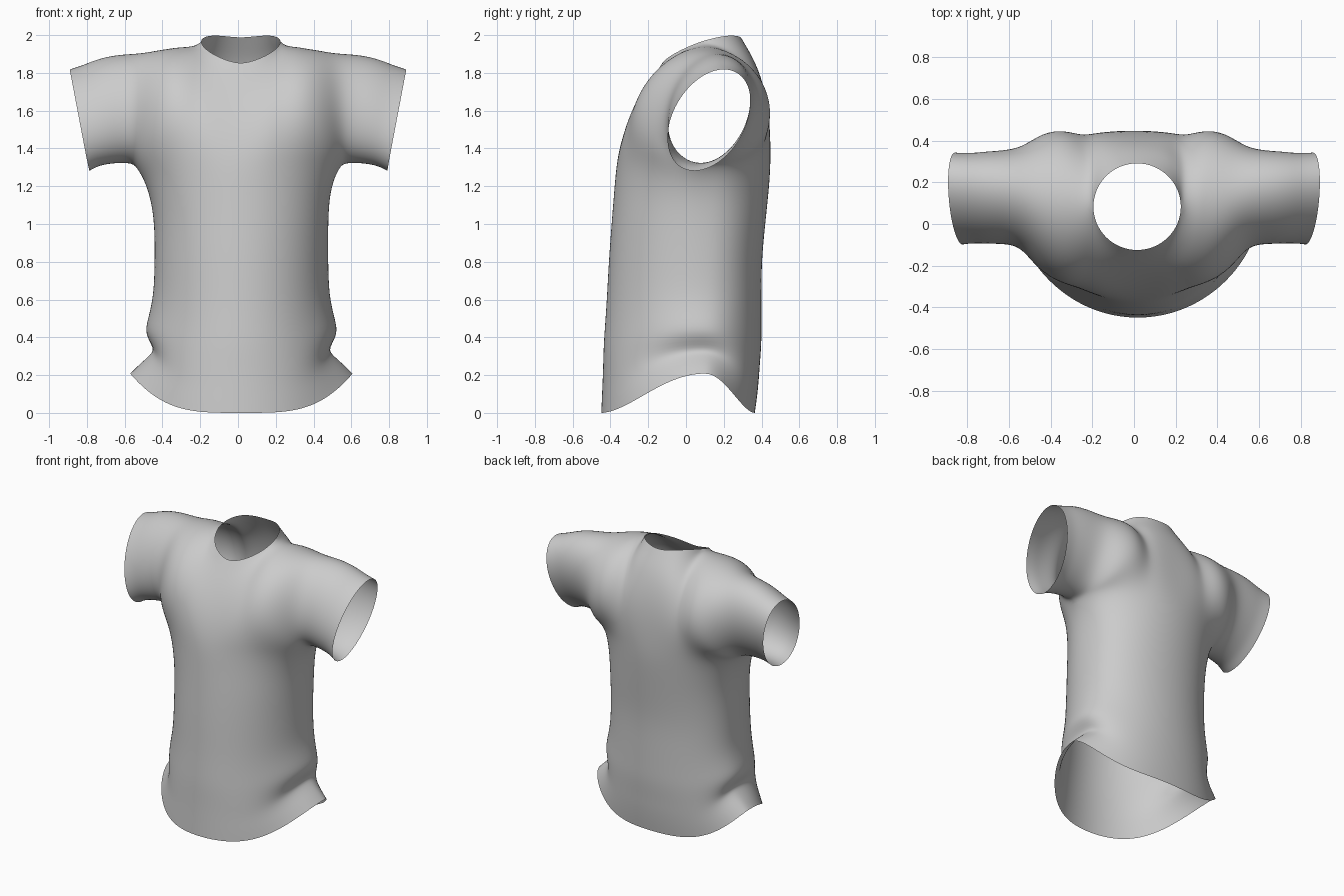
import bpy, bmesh
from math import sin, cos, pi
from mathutils import Vector

if "Cube" in bpy.data.objects:
    bpy.data.objects.remove(bpy.data.objects["Cube"])

HALF = 12        # columns from the centre line to the side seam
NECK = 4         # columns that end on the neckline
RISE = 8         # rows from the armpit to the shoulder seam
CUFF = 5         # columns along each sleeve

# side height, centre height, width, side-seam width, front depth, back depth
TORSO = [
    (.21, 0, .57, .59, -.45, .365),
    (.26, .07, .56, .54, -.447, .375),
    (.31, .16, .54, .48, -.443, .385),
    (.34, .24, .53, .46, -.44, .39),
    (.42, .36, .50, .515, -.437, .40),
    (.50, .46, .48, .495, -.43, .40),
    (.62, .60, .465, .465, -.42, .40),
    (.80, .80, .46, .46, -.41, .40),
    (1.0, 1.0, .46, .46, -.395, .42),
    (1.15, 1.15, .465, .47, -.385, .438),
    (1.25, 1.25, .475, .50, -.375, .445),
    (1.316, 1.32, .485, .555, -.368, .448),
]
# Centre lines of the chest and the upper back, up to the neckline
CHEST = [(-.368, 1.32), (-.335, 1.46), (-.275, 1.6), (-.205, 1.725), (-.13, 1.845)]
BACK = [(.448, 1.32), (.443, 1.5), (.42, 1.68), (.365, 1.86), (.295, 1.985)]
NECK_RIM = [(0, 1.845), (0, 1.90), (0, 1.968), (0, 2.0), (0, 1.985)]
SHOULDER = [(0, 1.968), (0, 1.945), (0, 1.92), (0, 1.9)]


def mix(a, b, t):
    return a + (b - a) * t


def curve(points, t):
    """Smooth curve through evenly spaced points, t from 0 to 1."""
    last = len(points) - 1
    i = min(int(t * last), last - 1)
    f = t * last - i
    p = [Vector(points[min(max(k, 0), last)]) for k in range(i - 1, i + 3)]
    return p[1] + ((p[2] - p[0]) * f
                   + (p[0] * 2 - p[1] * 5 + p[2] * 4 - p[3]) * f ** 2
                   + (p[1] * 3 - p[0] - p[2] * 3 + p[3]) * f ** 3) / 2


def torso(row, u, side):
    """Torso point; u runs from centre to side seam, side -1 is the front."""
    zs, zc, wide, seam, front, back = TORSO[row]
    s = sin(u * pi / 2)
    rise = row / (len(TORSO) - 1)
    mid = mix(.10, .033, rise)
    depth = front if side < 0 else back
    # the back gets flatter towards the shoulder blades
    power = 1 if side < 0 else mix(1, .72, rise)
    return Vector((wide * s + (seam - wide) * s ** 5,
                   mid + (depth - mid) * max(cos(u * pi / 2), 0) ** power,
                   mix(zc, zs, s ** 3.8)))


def sleeve(t, v, side):
    """Tilted oval sleeve; v runs from the underarm to the top."""
    tilt, major, minor = mix(.32, .53, t), mix(.31, .298, t), mix(.23, .195, t)
    along, out = -major * cos(v * pi), side * minor * sin(v * pi)
    y = along * sin(tilt) + out * cos(tilt)
    z = along * cos(tilt) - out * sin(tilt)
    arch = .02 * sin(pi * t)
    return Vector((mix(.555, .84, t) + z * .19 * t,
                   mix(.13, .122, t) + y, mix(1.61, 1.55, t) + z + arch))


def top_edge(u, side):
    """Neckline near the centre, then the shoulder seam."""
    k = NECK / HALF
    if u <= k:
        a = u / k * pi / 2
        a = a if side < 0 else pi - a
        return Vector((.215 * sin(a), .083 - .213 * cos(a), curve(NECK_RIM, a / pi).y))
    t = (u - k) / (1 - k)
    end = sleeve(0, 1, side)
    return Vector((mix(.215, end.x, t), mix(.083, end.y, t), curve(SHOULDER, t).y))


def yoke(u, v, side):
    """Chest or upper back, blended from the centre line to the sleeve root."""
    def bulge(f):
        return f(v) - f(0).lerp(f(1), v)

    def centre(w):
        y, z = curve(CHEST if side < 0 else BACK, w)
        return Vector((0, y, z))

    h = u * u * (3 - 2 * u)
    low, high = torso(len(TORSO) - 1, u, side), top_edge(u, side)
    base = low.lerp(high, v)
    base.x = mix(low.x, high.x, 1 - (1 - v) ** 3)
    fullness = (.065 if side < 0 else .085) * 16 * (u * (1 - u)) ** 2
    extra = Vector((0, side * .85, .5)) * fullness * sin(pi * v)
    return (base + bulge(centre) * (1 - h)
            + bulge(lambda w: sleeve(0, w, side)) * h + extra)


bm = bmesh.new()


def grid(func, nu, nv, mirror):
    rows = []
    for j in range(nv + 1):
        row = []
        for i in range(nu + 1):
            p = func(i, j)
            p.x *= mirror
            row.append(bm.verts.new(p))
        rows.append(row)
    for a, b in zip(rows, rows[1:]):
        for i in range(nu):
            bm.faces.new((a[i], a[i + 1], b[i + 1], b[i]))


# Torso, yoke and sleeve panels for front and back, on both sides
for mirror in (-1, 1):
    for side in (-1, 1):
        grid(lambda i, j: torso(j, i / HALF, side), HALF, len(TORSO) - 1, mirror)
        grid(lambda i, j: yoke(i / HALF, j / RISE, side), HALF, RISE, mirror)
        grid(lambda i, j: sleeve(i / CUFF, j / RISE, side), CUFF, RISE, mirror)
bmesh.ops.remove_doubles(bm, verts=bm.verts, dist=.006)


def relax(verts, factor):
    """Move each vertex towards (or away from) the mean of its neighbours."""
    moved = []
    for v in verts:
        near = [e.other_vert(v).co for e in v.link_edges]
        moved.append(v.co.lerp(sum(near, Vector()) / len(near), factor))
    for v, co in zip(verts, moved):
        v.co = co


# Relax the cloth around the armpits and shoulders, keeping its volume
upper = [v for v in bm.verts if v.co.z > 1.1 and not v.is_boundary]
for _ in range(12):
    relax(upper, .5)
    relax(upper, -.48)
# The body hangs slightly towards the left
for v in bm.verts:
    fade = 1 - min(max((v.co.z - 1) / .32, 0), 1)
    v.co.x += .018 * fade
    if v.co.z > 1.8 and abs(v.co.x) < .3:
        v.co.x += .015

bmesh.ops.recalc_face_normals(bm, faces=bm.faces)
chest = min(bm.faces, key=lambda f: f.calc_center_median().y)
if chest.normal.y > 0:
    bmesh.ops.reverse_faces(bm, faces=bm.faces)

mesh = bpy.data.meshes.new("shirt")
bm.to_mesh(mesh)
bm.free()
shirt = bpy.data.objects.new("shirt", mesh)
bpy.context.collection.objects.link(shirt)

# Plain grey cloth
cloth = bpy.data.materials.new("grey cloth")
cloth.use_nodes = True
cloth.diffuse_color = (.6, .6, .6, 1)
cloth.node_tree.nodes["Principled BSDF"].inputs["Base Color"].default_value = (.6, .6, .6, 1)
mesh.materials.append(cloth)

for poly in mesh.polygons:
    poly.use_smooth = True
sub = shirt.modifiers.new("soften", "SUBSURF")
sub.levels = sub.render_levels = 2
